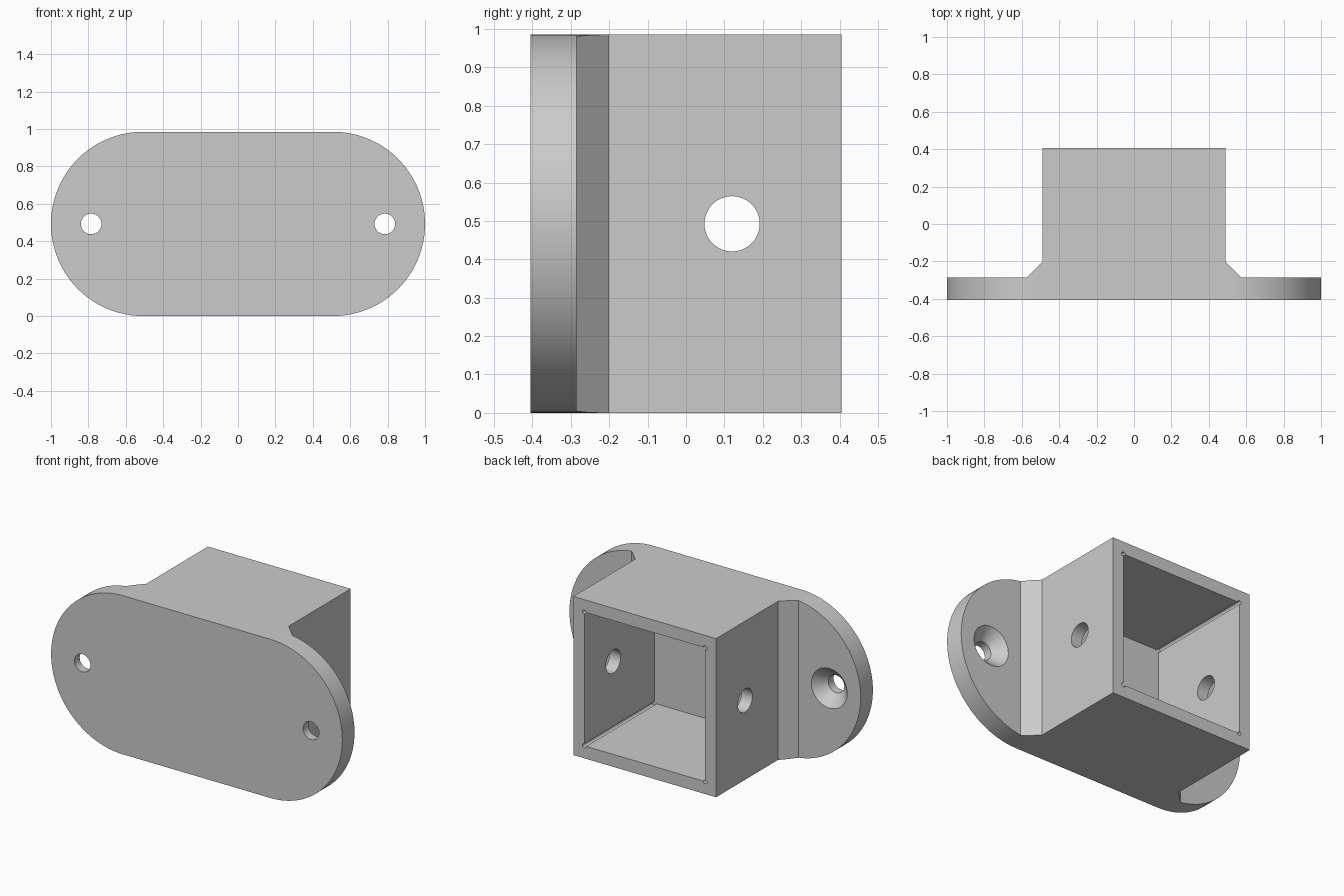
import bpy, bmesh, math
from mathutils import Matrix, Vector

old = bpy.data.objects.get("Cube")
if old:
    bpy.data.objects.remove(old, do_unlink=True)

# Main dimensions
MID = 0.4925            # mid height and end radius
END = 1.0 - MID         # centre of the rounded ends
FRONT, BACK = -0.405, 0.405
PLATE_BACK = -0.285
BOX = 0.49
CAVITY = 0.415

grey = bpy.data.materials.new("plain grey")
grey.use_nodes = True
colour = (0.6, 0.6, 0.6, 1)
grey.diffuse_color = colour
grey.node_tree.nodes["Principled BSDF"].inputs["Base Color"].default_value = colour


def make_object(name, bm):
    bmesh.ops.recalc_face_normals(bm, faces=bm.faces[:])
    mesh = bpy.data.meshes.new(name)
    bm.to_mesh(mesh)
    bm.free()
    mesh.materials.append(grey)
    obj = bpy.data.objects.new(name, mesh)
    bpy.context.collection.objects.link(obj)
    return obj


def prism(name, outline, direction):
    """Extrude a closed outline of 3D points along a direction."""
    bm = bmesh.new()
    face = bm.faces.new([bm.verts.new(p) for p in outline])
    moved = bmesh.ops.extrude_face_region(bm, geom=[face])["geom"]
    bmesh.ops.translate(bm, vec=Vector(direction),
                        verts=[v for v in moved if isinstance(v, bmesh.types.BMVert)])
    return make_object(name, bm)


def turned(name, profile, centre, axis, sides=48):
    """Solid of rings (position along axis, radius)."""
    bm = bmesh.new()
    turn = Matrix.Translation(centre) @ Vector(axis).to_track_quat("Z", "Y").to_matrix().to_4x4()
    rings = []
    for along, radius in profile:
        angles = [math.tau * i / sides for i in range(sides)]
        rings.append([bm.verts.new(turn @ Vector((radius * math.cos(a), radius * math.sin(a), along)))
                      for a in angles])
    for low, high in zip(rings, rings[1:]):
        for i in range(sides):
            j = (i + 1) % sides
            bm.faces.new((low[i], low[j], high[j], high[i]))
    bm.faces.new(rings[0])
    bm.faces.new(rings[-1])
    return make_object(name, bm)


def combine(target, tool, operation):
    mod = target.modifiers.new(operation.lower(), "BOOLEAN")
    mod.operation, mod.solver, mod.object = operation, "EXACT", tool
    bpy.context.view_layer.update()
    result = target.evaluated_get(bpy.context.evaluated_depsgraph_get())
    mesh = bpy.data.meshes.new_from_object(result)
    target.modifiers.clear()
    target.data = mesh
    bpy.data.objects.remove(tool, do_unlink=True)


# Plan outline: flange, sloped gussets and square socket
half = [(1.1, FRONT), (1.1, PLATE_BACK), (0.573, PLATE_BACK), (BOX, -0.202), (BOX, BACK)]
plan = half + [(-x, y) for x, y in reversed(half)]
bracket = prism("wall_socket_bracket", [(x, y, -0.1) for x, y in plan], (0, 0, 1.2))

# Trim to the rounded front outline
steps = 48
outline = []
for side in (1, -1):
    for i in range(steps + 1):
        a = math.pi * i / steps - side * math.pi / 2
        outline.append((side * END + MID * math.cos(a), -0.6, MID + MID * math.sin(a)))
combine(bracket, prism("outline_cutter", outline, (0, 1.2, 0)), "INTERSECT")

# Square cavity open at the back
corners = [(-1, -1), (1, -1), (1, 1), (-1, 1)]
square = [(x * CAVITY, PLATE_BACK, MID + z * CAVITY) for x, z in corners]
combine(bracket, prism("cavity_cutter", square, (0, 0.8, 0)), "DIFFERENCE")

# Small relief grooves along the cavity corners
for x, z in corners:
    groove = turned("groove_cutter", [(0, 0.013), (0.8, 0.013)],
                    (x * CAVITY, PLATE_BACK, MID + z * CAVITY), (0, 1, 0), 16)
    combine(bracket, groove, "DIFFERENCE")

# Cross hole through both side walls
combine(bracket, turned("cross_hole_cutter", [(-0.7, 0.072), (0.7, 0.072)],
                        (0, 0.12, MID), (1, 0, 0)), "DIFFERENCE")

# Countersunk screw holes in the flange
sink = [(-0.05, 0.055), (0.052, 0.055), (0.12, 0.123), (0.15, 0.153)]
for side in (1, -1):
    combine(bracket, turned("screw_hole_cutter", sink, (side * 0.785, FRONT, MID), (0, 1, 0)),
            "DIFFERENCE")

# Smooth curves with crisp edges
bpy.ops.object.select_all(action="DESELECT")
bracket.select_set(True)
bpy.context.view_layer.objects.active = bracket
bpy.ops.object.shade_smooth_by_angle(angle=math.radians(30))
weighted = bracket.modifiers.new("weighted normals", "WEIGHTED_NORMAL")
weighted.keep_sharp = True
